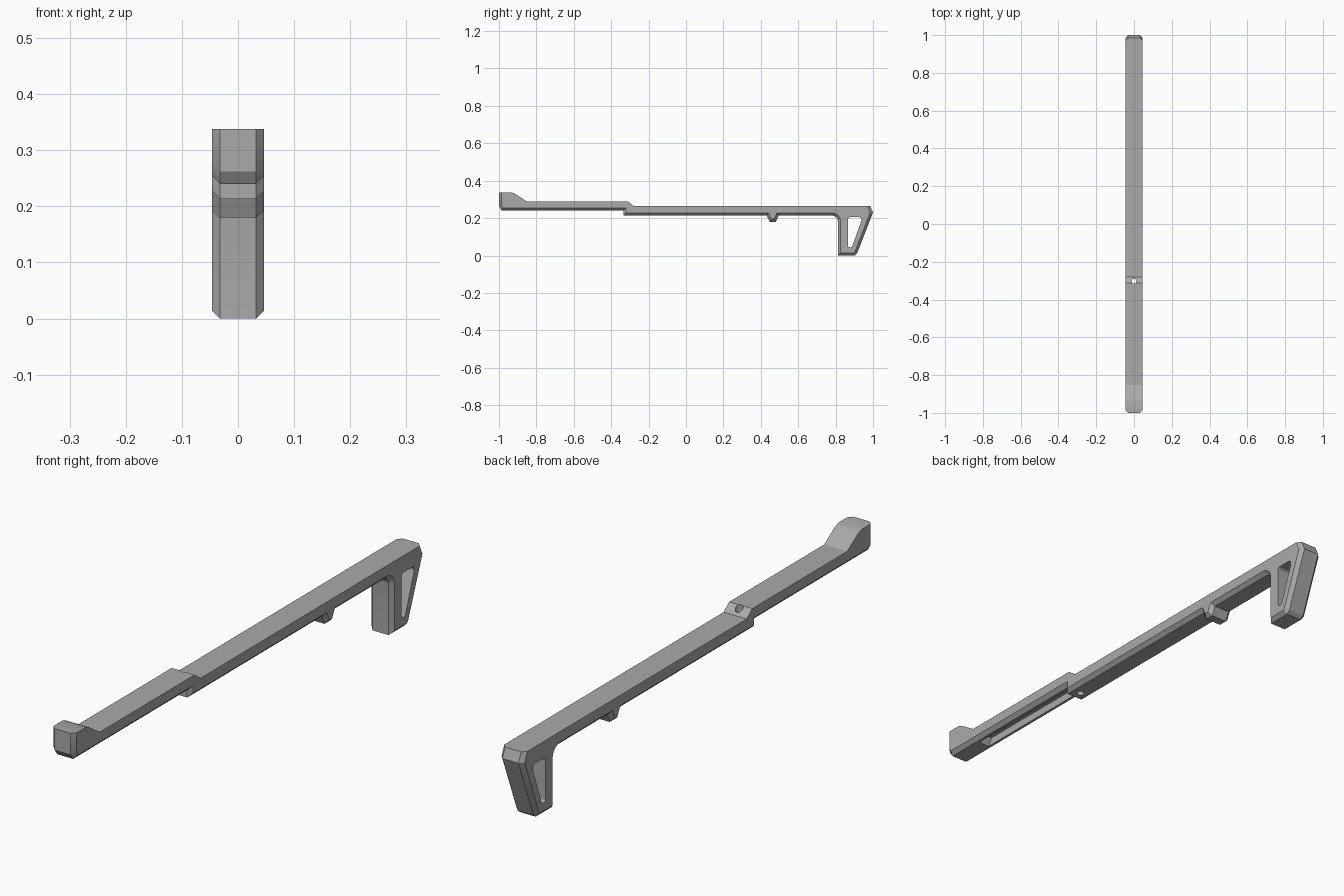
import bpy, bmesh, math
from mathutils import Vector

cube = bpy.data.objects.get("Cube")
if cube:
    bpy.data.objects.remove(cube, do_unlink=True)

HALF, CHAMFER = 0.046, 0.014

grey = bpy.data.materials.new("neutral grey")
grey.use_nodes = True
grey.diffuse_color = (0.4, 0.4, 0.4, 1)
grey.node_tree.nodes["Principled BSDF"].inputs["Base Color"].default_value = (0.4, 0.4, 0.4, 1)


def arc(cy, cz, r, a0, a1, n=6):
    angles = [math.radians(a0 + (a1 - a0) * i / n) for i in range(n + 1)]
    return [(cy + r * math.cos(a), cz + r * math.sin(a)) for a in angles]


def inset(points, depths):
    """Move each edge of a clockwise (y, z) outline inward by its own depth."""
    pts = [Vector(p) for p in points]
    n = len(pts)
    result = []
    for i in range(n):
        d0 = (pts[i] - pts[i - 1]).normalized()
        d1 = (pts[(i + 1) % n] - pts[i]).normalized()
        n0, n1 = Vector((d0.y, -d0.x)), Vector((d1.y, -d1.x))
        a, b = depths[i - 1], depths[i]
        det = n0.x * n1.y - n0.y * n1.x
        shift = Vector(((a * n1.y - b * n0.y) / det, (b * n0.x - a * n1.x) / det))
        result.append(tuple(pts[i] + shift))
    return result


def loft(name, sections):
    """Join outlines at successive x positions into one closed solid."""
    bm = bmesh.new()
    rings = [[bm.verts.new((x, y, z)) for y, z in pts] for x, pts in sections]
    for r0, r1 in zip(rings, rings[1:]):
        for i in range(len(r0)):
            j = (i + 1) % len(r0)
            bm.faces.new((r0[i], r0[j], r1[j], r1[i]))
    bm.faces.new(rings[0])
    bm.faces.new(rings[-1])
    bmesh.ops.recalc_face_normals(bm, faces=bm.faces)
    mesh = bpy.data.meshes.new(name)
    bm.to_mesh(mesh)
    bm.free()
    obj = bpy.data.objects.new(name, mesh)
    bpy.context.collection.objects.link(obj)
    mesh.materials.append(grey)
    return obj


def cut(target, cutter):
    cutter.hide_render = True
    cutter.hide_set(True)
    cutter.display_type = 'WIRE'
    mod = target.modifiers.new(cutter.name, 'BOOLEAN')
    mod.operation, mod.solver, mod.object = 'DIFFERENCE', 'EXACT', cutter


# Side outline: flat top edges first, then the chamfered ends and underside
top = [(-1, 0.338), (-0.935, 0.338), (-0.915, 0.331), (-0.853, 0.29),
       (-0.312, 0.29), (-0.28, 0.265), (0.985, 0.265)]
under = [(1, 0.23), (0.915, 0.012), (0.902, 0), (0.812, 0)]
under += arc(0.782, 0.183, 0.03, 0, 90)
under += [(0.495, 0.213), (0.48, 0.18), (0.447, 0.18), (0.432, 0.213),
          (-0.335, 0.213), (-0.335, 0.24), (-0.985, 0.24), (-1, 0.262)]
outline = top + under
depths = [0] * (len(top) - 1) + [CHAMFER] * (len(under) + 1)
side = inset(outline, depths)
body = loft("rail_with_grip", [(-HALF, side), (CHAMFER - HALF, outline),
                               (HALF - CHAMFER, outline), (HALF, side)])

# Tapered opening through the grip, with rounded corners
window = (arc(0.879, 0.192, 0.013, 180, 90, 3) + arc(0.926, 0.192, 0.013, 90, -20, 3)
          + arc(0.881, 0.052, 0.008, -20, -90, 3) + arc(0.874, 0.052, 0.008, -90, -180, 3))
cut(body, loft("grip_window_cutter", [(-0.1, window), (0.1, window)]))

# Groove beneath the front part, with a sloping front end
groove = [(-0.87, 0.2), (-0.83, 0.268), (-0.335, 0.268), (-0.335, 0.2)]
cut(body, loft("groove_cutter", [(-0.022, groove), (0.022, groove)]))

# Vertical pin hole at the step
bpy.ops.mesh.primitive_cylinder_add(vertices=24, radius=0.013, depth=0.4,
                                    location=(0, -0.303, 0.25))
pin = bpy.context.object
pin.name = "pin_hole_cutter"
pin.data.materials.append(grey)
cut(body, pin)

# Smooth only the rounded fillets
bpy.ops.object.select_all(action='DESELECT')
body.select_set(True)
bpy.context.view_layer.objects.active = body
bpy.ops.object.shade_smooth_by_angle(angle=math.radians(25))
